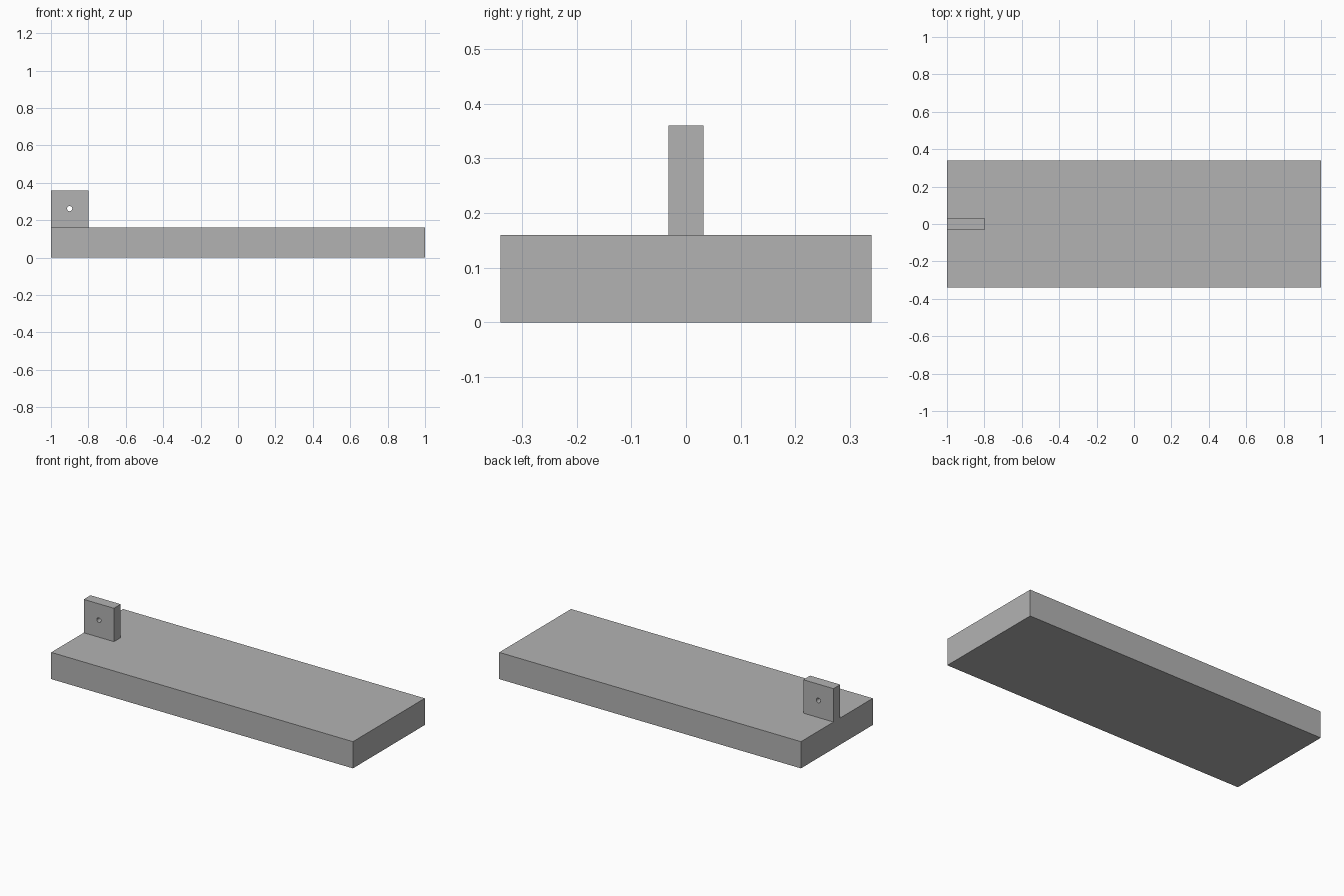
import bpy

default = bpy.data.objects.get("Cube")
if default:
    bpy.data.objects.remove(default, do_unlink=True)

grey = bpy.data.materials.new("plain grey")
grey.use_nodes = True
colour = (0.45, 0.45, 0.45, 1)
grey.diffuse_color = colour
grey.node_tree.nodes["Principled BSDF"].inputs["Base Color"].default_value = colour


def box(name, low, high):
    centre = [(a + b) / 2 for a, b in zip(low, high)]
    bpy.ops.mesh.primitive_cube_add(size=1, location=centre)
    part = bpy.context.object
    part.name = name
    part.scale = [b - a for a, b in zip(low, high)]
    bpy.ops.object.transform_apply(location=False, rotation=False, scale=True)
    part.data.materials.append(grey)
    return part


# Long slab and the upright lug at its right end
base = box("base_slab", (-1, -0.34, 0), (1, 0.34, 0.16))
lug = box("upright_lug", (-1, -0.032, 0.16), (-0.8, 0.032, 0.36))

# Pin hole through the lug, front to back
bpy.ops.mesh.primitive_cylinder_add(vertices=32, radius=0.014, depth=0.2,
                                    location=(-0.9, 0, 0.262), rotation=(1.5708, 0, 0))
cutter = bpy.context.object
cutter.name = "pin_hole_cutter"
cutter.data.materials.append(grey)
cutter.hide_render = True
hole = lug.modifiers.new("pin hole", "BOOLEAN")
hole.operation = "DIFFERENCE"
hole.solver = "EXACT"
hole.object = cutter

# Bake the hole, then drop the cutter
bpy.ops.object.select_all(action="DESELECT")
lug.select_set(True)
bpy.context.view_layer.objects.active = lug
bpy.ops.object.modifier_apply(modifier=hole.name)
bpy.data.objects.remove(cutter, do_unlink=True)
bpy.ops.object.shade_smooth_by_angle()
